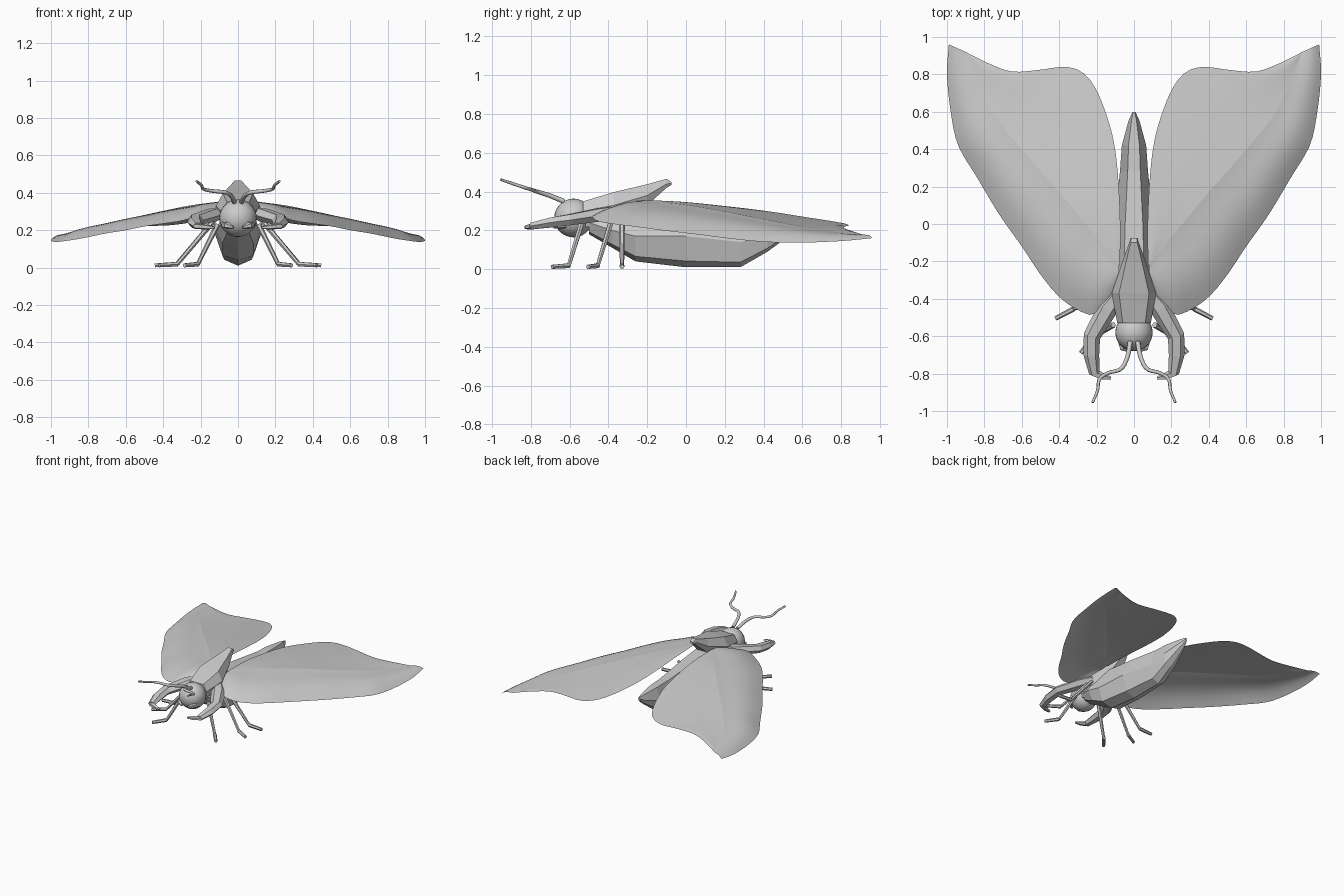
import bpy, bmesh, math
from mathutils import Vector

if "Cube" in bpy.data.objects:
    bpy.data.objects.remove(bpy.data.objects["Cube"])


def make(name, bm, mirror=False, smooth=None, face_up=False):
    bmesh.ops.remove_doubles(bm, verts=bm.verts, dist=1e-5)
    bmesh.ops.recalc_face_normals(bm, faces=bm.faces)
    if face_up and sum(f.normal.z * f.calc_area() for f in bm.faces) < 0:
        bmesh.ops.reverse_faces(bm, faces=bm.faces)
    me = bpy.data.meshes.new(name)
    bm.to_mesh(me)
    bm.free()
    ob = bpy.data.objects.new(name, me)
    bpy.context.collection.objects.link(ob)
    if mirror:
        m = ob.modifiers.new("mirror", 'MIRROR')
        m.use_mirror_merge = False
    if smooth:
        bpy.ops.object.select_all(action='DESELECT')
        ob.select_set(True)
        bpy.context.view_layer.objects.active = ob
        bpy.ops.object.shade_smooth_by_angle(angle=math.radians(smooth))
    return ob


def loft(rings, closed=True, caps=True):
    bm = bmesh.new()
    rows = [[bm.verts.new(p) for p in r] for r in rings]
    n = len(rows[0])
    for a, b in zip(rows, rows[1:]):
        for i in range(n if closed else n - 1):
            j = (i + 1) % n
            bm.faces.new((a[i], a[j], b[j], b[i]))
    if caps:
        bm.faces.new(rows[0])
        bm.faces.new(rows[-1])
    return bm


def tube(name, path, radii, sides=6, flat=1.0, smooth=None):
    # mirrored limb swept along a path; flat squashes it vertically
    pts = [Vector(p) for p in path]
    rings = []
    for i, p in enumerate(pts):
        d = (pts[min(i + 1, len(pts) - 1)] - pts[max(i - 1, 0)]).normalized()
        u = d.cross(Vector((0, 0, 1))).normalized()
        w = u.cross(d)
        rings.append([p + radii[i] * (math.cos(a) * u + flat * math.sin(a) * w)
                      for a in (math.tau * k / sides for k in range(sides))])
    return make(name, loft(rings), True, smooth)


def spline(pts, n):
    # Catmull-Rom curve resampled to n evenly spaced points
    p = [Vector(q) for q in pts]
    p = [2 * p[0] - p[1]] + p + [2 * p[-1] - p[-2]]
    fine = []
    for i in range(1, len(p) - 2):
        a, b, c, d = p[i - 1:i + 3]
        for k in range(16):
            t = k / 16
            fine.append(0.5 * (2 * b + (c - a) * t + (2 * a - 5 * b + 4 * c - d) * t * t
                               + (3 * b - a - 3 * c + d) * t ** 3))
    fine.append(p[-2])
    dist = [0]
    for a, b in zip(fine, fine[1:]):
        dist.append(dist[-1] + (b - a).length)
    out, j = [], 0
    for k in range(n):
        s = dist[-1] * k / (n - 1)
        while j < len(fine) - 2 and dist[j + 1] < s:
            j += 1
        f = (s - dist[j]) / (dist[j + 1] - dist[j])
        out.append(fine[j].lerp(fine[j + 1], min(f, 1)))
    return out


# Wings: two sheets meeting at a crease
crease = spline([(.08, -.22, .355), (.25, -.01, .333), (.4, .17, .303), (.55, .34, .27),
                 (.74, .57, .225), (.82, .72, .2), (.9, .92, .175)], 40)
leading = spline([(.08, -.32, .32), (.13, -.43, .29), (.22, -.485, .275), (.3, -.46, .25),
                  (.4, -.39, .235), (.5, -.27, .22), (.6, -.12, .20), (.72, .05, .18),
                  (.84, .25, .155), (.94, .42, .14), (.98, .6, .137), (1, .8, .145),
                  (.99, .96, .16)], 40)
trailing = spline([(.075, -.22, .352), (.073, 0, .345), (.085, .25, .32), (.11, .45, .295),
                   (.16, .62, .268), (.22, .75, .248), (.29, .82, .235), (.38, .84, .225),
                   (.5, .825, .222), (.65, .815, .212), (.78, .86, .195), (.9, .92, .175)], 40)


def sheet(name, edge, bulge):
    rows = []
    for a, b in zip(crease, edge):
        h = min(bulge, .1 * (b - a).length)
        rows.append([a.lerp(b, v) + Vector((0, 0, h * math.sin(math.pi * v ** 1.3)))
                     for v in (k / 10 for k in range(11))])
    make(name, loft(rows, False, False), True, 40, True)


sheet("wing_leading_panel", leading, .028)
sheet("wing_trailing_panel", trailing, .004)

# Abdomen: faceted keel shape curving up to a tail
rings = []
for y, zb, zm, zt, w in [(-.5, .18, .24, .32, .08), (-.38, .11, .2, .34, .12),
                         (-.26, .04, .17, .335, .12), (0, .01, .17, .31, .105),
                         (.28, .01, .14, .28, .075), (.42, .09, .18, .275, .065),
                         (.55, .185, .22, .265, .03), (.6, .23, .245, .258, .008)]:
    zl = zb + .2 * (zm - zb)
    half = [(w * .45, zt), (w, zm), (w * .7, zl)]
    rings.append([(x, y, z) for x, z in half] + [(0, y, zb)]
                 + [(-x, y, z) for x, z in reversed(half)])
make("abdomen", loft(rings))

# Thorax shield: chamfered plate rising to the rear
rings = []
for y, zb, zm, zt, w, wt in [(-.53, .22, .3, .35, .09, .06), (-.37, .2, .33, .398, .118, .08),
                             (-.2, .33, .38, .438, .062, .042), (-.1, .42, .44, .466, .026, .018),
                             (-.075, .435, .442, .45, .018, .014)]:
    half = [(wt, zt), (w, zm), (w * .7, zb)]
    rings.append([(x, y, z) for x, z in half] + [(-x, y, z) for x, z in reversed(half)])
make("thorax_shield", loft(rings))

# Head
bm = bmesh.new()
bmesh.ops.create_uvsphere(bm, u_segments=24, v_segments=14, radius=.1)
bmesh.ops.translate(bm, verts=bm.verts, vec=(0, -.58, .264))
make("head", bm, smooth=40)

# Mouthparts
tube("mouthpart", [(.07, -.62, .23), (.06, -.665, .225), (.025, -.68, .215)],
     [.022, .018, .006], 5)

# Antennae: wavy thin stalks
path = spline([(.02, -.63, .35), (.035, -.71, .382), (.07, -.775, .402), (.14, -.797, .41),
               (.185, -.83, .42), (.195, -.89, .44), (.222, -.955, .462)], 24)
tube("antenna", path, [.013 - .006 * i / 23 for i in range(24)], 8, smooth=50)

# Raised front arms with claws
tube("front_arm", [(.08, -.37, .3), (.14, -.45, .28), (.225, -.6, .255), (.228, -.7, .24),
                   (.212, -.8, .222)],
     [.04, .055, .046, .042, .028], 6, .7)
tube("front_claw", [(.225, -.79, .222), (.17, -.815, .217), (.125, -.825, .213)],
     [.024, .02, .01], 5, .7)

# Walking legs: hip, ankle, toe
for name, hip, ankle, toe in [
        ("first_leg", (.11, -.54, .23), (.215, -.605, .018), (.285, -.69, .012)),
        ("middle_leg", (.13, -.385, .25), (.325, -.455, .018), (.42, -.505, .012)),
        ("hind_leg", (.13, -.33, .25), (.33, -.33, .018), (.445, -.33, .012))]:
    tube(name + "_shin", [hip, ankle], [.015, .011], 6)
    tube(name + "_foot", [ankle, toe], [.014, .012], 6)
